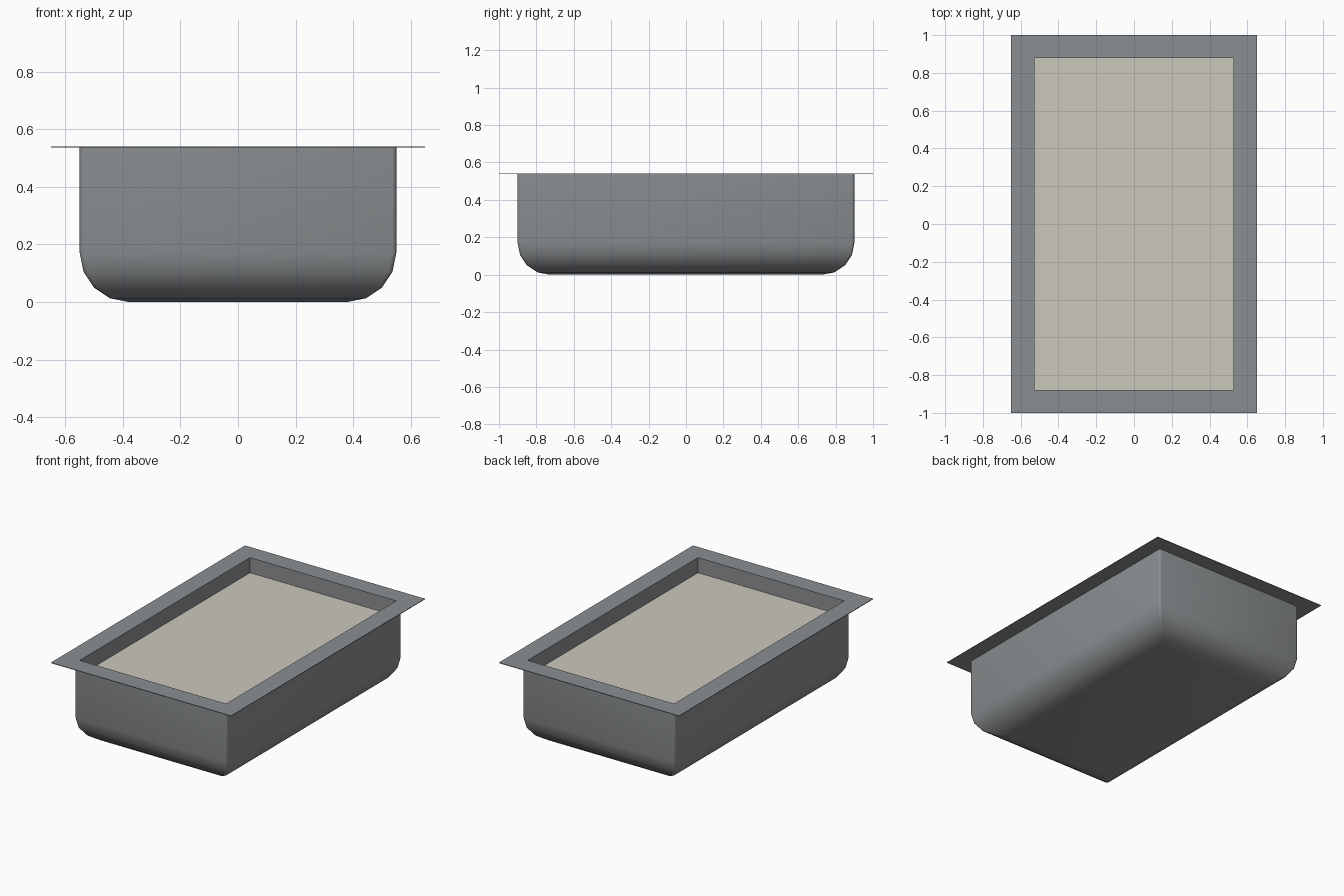
import bpy, bmesh, math

if "Cube" in bpy.data.objects:
    bpy.data.objects.remove(bpy.data.objects["Cube"])

HX, HY, TOP = 0.55, 0.90, 0.541   # outer wall half sizes, rim height
R, CR = 0.17, 0.014               # floor bend radius, vertical corner radius


def material(name, rgb):
    m = bpy.data.materials.new(name)
    m.diffuse_color = (*rgb, 1)
    m.use_nodes = True
    m.node_tree.nodes["Principled BSDF"].inputs["Base Color"].default_value = m.diffuse_color
    return m


steel = material("steel grey", (0.26, 0.275, 0.285))
cream = material("cream filling", (0.60, 0.58, 0.50))


def finish(name, bm, mat, smooth=False):
    bmesh.ops.recalc_face_normals(bm, faces=bm.faces[:])
    me = bpy.data.meshes.new(name)
    bm.to_mesh(me)
    bm.free()
    ob = bpy.data.objects.new(name, me)
    bpy.context.collection.objects.link(ob)
    me.materials.append(mat)
    if smooth:
        bpy.ops.object.select_all(action='DESELECT')
        bpy.context.view_layer.objects.active = ob
        ob.select_set(True)
        bpy.ops.object.shade_smooth_by_angle(angle=math.radians(40))
    return ob


def loop(bm, hx, hy, z, r=0.0, seg=3):
    """Rectangle ring of vertices, with rounded corners when r > 0."""
    out = []
    for i, (sx, sy) in enumerate([(1, 1), (-1, 1), (-1, -1), (1, -1)]):
        for k in range(seg + 1 if r else 1):
            a = math.pi / 2 * (i + k / seg)
            out.append(bm.verts.new((sx * (hx - r) + r * math.cos(a),
                                     sy * (hy - r) + r * math.sin(a), z)))
    return out


def bridge(bm, a, b):
    n = len(a)
    for i in range(n):
        bm.faces.new((a[i], a[(i + 1) % n], b[(i + 1) % n], b[i]))


# Outer pan: straight walls bending into a flat floor
bm = bmesh.new()
rings = []
for k in range(5):
    a = math.pi / 2 * k / 4
    inset = R * (1 - math.sin(a))
    rings.append(loop(bm, HX - inset, HY - inset, R * (1 - math.cos(a)), CR))
rings.append(loop(bm, HX, HY, TOP - 0.002, CR))
for a, b in zip(rings, rings[1:]):
    bridge(bm, a, b)
bm.faces.new(rings[0])
finish("pan_body", bm, steel, True)

# Flat rim with its opening and the inner walls
bm = bmesh.new()
low_in = loop(bm, 0.528, 0.878, 0.42)
top_in = loop(bm, 0.528, 0.878, TOP)
top_out = loop(bm, 0.65, 1.0, TOP)
low_out = loop(bm, 0.65, 1.0, TOP - 0.004)
under = loop(bm, HX - 0.005, HY - 0.005, TOP - 0.004)
under_low = loop(bm, HX - 0.005, HY - 0.005, 0.42)
parts = [low_in, top_in, top_out, low_out, under, under_low]
for a, b in zip(parts, parts[1:] + parts[:1]):
    bridge(bm, a, b)
finish("rim_and_inner_wall", bm, steel)

# Filling surface
bm = bmesh.new()
bm.faces.new(loop(bm, 0.528, 0.878, 0.442))
finish("filling", bm, cream)
